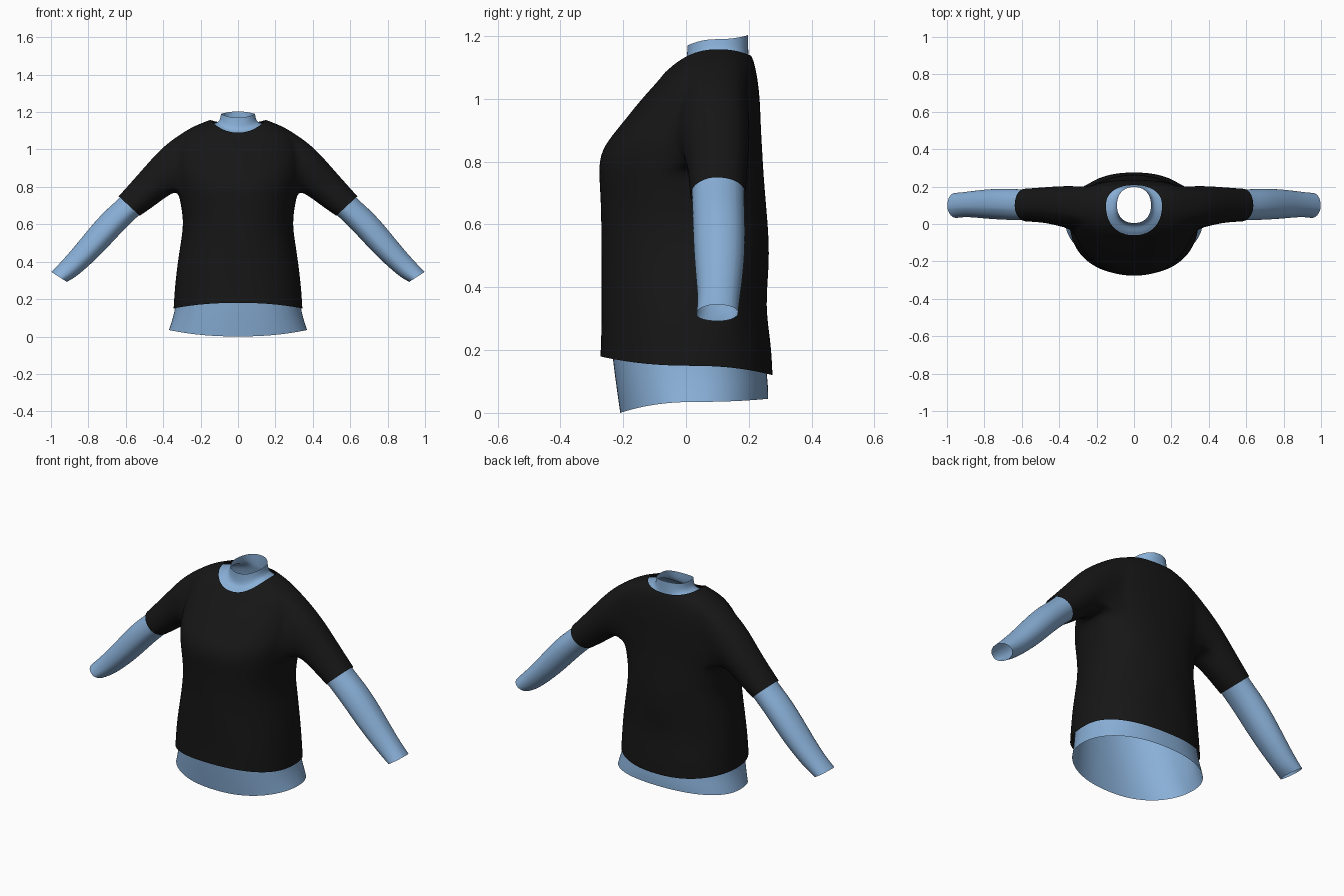
import bpy, bmesh, math
from mathutils import Vector

if "Cube" in bpy.data.objects:
    bpy.data.objects.remove(bpy.data.objects["Cube"])

N = 48            # columns around the body
K0, K1 = -3, 6    # columns spanned by each armhole


def material(name, rgb):
    m = bpy.data.materials.new(name)
    m.diffuse_color = (*rgb, 1)
    m.use_nodes = True
    m.node_tree.nodes["Principled BSDF"].inputs["Base Color"].default_value = m.diffuse_color
    return m


def body_ring(bm, zf, zs, zb, rx, yf, yc, yb, fold):
    # one horizontal loop; front, side and back may sit at different heights
    verts = []
    for i in range(N):
        a = 2 * math.pi * i / N
        c, s = math.cos(a), math.sin(a)
        e = 2 / 2.25
        x = rx * math.copysign(abs(c) ** e, c)
        q = math.copysign(abs(s) ** e, s)
        y = yc + q * ((yb - yc) if s > 0 else (yc - yf))
        z = zs + s * s * ((zb if s > 0 else zf) - zs)
        # soft drape folds around the waist, stronger at the back
        w = fold * math.exp(-((z - 0.45) / 0.16) ** 2) * (0.4 + 0.6 * max(0, s + 0.3))
        k = 1 + w * math.sin(8 * abs(a - math.pi / 2) + 16 * z)
        verts.append(bm.verts.new((x * k, y * k, z)))
    return verts


def bridge(bm, a, b):
    n = len(a)
    for i in range(n):
        j = (i + 1) % n
        bm.faces.new((a[i], a[j], b[j], b[i]))


def garment(name, rings, lo, hi, sleeve, mat, fold=0.0):
    bm = bmesh.new()
    loops = [body_ring(bm, *r, fold) for r in rings]
    # torso, leaving both armholes open
    right = {k % N for k in range(K0, K1)}
    left = {N // 2 - k - 1 for k in range(K0, K1)}
    for r in range(len(loops) - 1):
        for i in range(N):
            if lo <= r < hi and (i in right or i in left):
                continue
            j = (i + 1) % N
            bm.faces.new((loops[r][i], loops[r][j], loops[r + 1][j], loops[r + 1][i]))
    # sleeves grown from the armhole edges
    path = [(k, lo) for k in range(K0, K1)] + [(K1, r) for r in range(lo, hi)]
    path += [(k, hi) for k in range(K1, K0, -1)] + [(K0, r) for r in range(hi, lo, -1)]
    for side in (1, -1):
        edge = [loops[r][k % N if side > 0 else N // 2 - k] for k, r in path]
        ys, zs = [v.co.y for v in edge], [v.co.z for v in edge]
        ym, zm = (min(ys) + max(ys)) / 2, (min(zs) + max(zs)) / 2
        hy, hz = (max(ys) - min(ys)) / 2, (max(zs) - min(zs)) / 2
        ang = [math.atan2((v.co.z - zm) / hz, (v.co.y - ym) / hy) for v in edge]
        prev = edge
        for tx, tz, bx, bz, y0, y1 in sleeve:
            mid = Vector((side * (tx + bx) / 2, (y0 + y1) / 2, (tz + bz) / 2))
            up = Vector((side * (tx - bx) / 2, 0, (tz - bz) / 2))
            out = Vector((0, (y1 - y0) / 2, 0))
            cur = [bm.verts.new(mid + up * math.sin(a) + out * math.cos(a)) for a in ang]
            bridge(bm, prev, cur)
            prev = cur
    bmesh.ops.recalc_face_normals(bm, faces=bm.faces)
    me = bpy.data.meshes.new(name)
    bm.to_mesh(me)
    bm.free()
    for p in me.polygons:
        p.use_smooth = True
    me.materials.append(mat)
    ob = bpy.data.objects.new(name, me)
    bpy.context.collection.objects.link(ob)
    sub = ob.modifiers.new("smooth", 'SUBSURF')
    sub.levels = sub.render_levels = 2
    return ob


# ring: z front, z side, z back, half width, y front, y widest, y back
tee = [
    (.18, .15, .12, .345, -.273, .02, .276),
    (.26, .24, .22, .340, -.270, .02, .272),
    (.36, .35, .34, .330, -.270, .03, .253),
    (.48, .48, .48, .308, -.269, .04, .263),
    (.60, .60, .60, .290, -.270, .04, .262),
    (.70, .70, .70, .305, -.273, .05, .252),
    (.79, .77, .78, .318, -.280, .06, .246),
    (.85, .85, .85, .335, -.264, .08, .242),
    (.92, .92, .92, .340, -.205, .09, .238),
    (.99, .99, .99, .335, -.150, .10, .236),
    (1.045, 1.055, 1.05, .318, -.100, .10, .230),
    (1.07, 1.105, 1.095, .275, -.078, .10, .222),
    (1.085, 1.135, 1.122, .210, -.067, .10, .215),
    (1.09, 1.158, 1.137, .150, -.060, .10, .208),
]
# sleeve loop: top x, top z, bottom x, bottom z, y front, y back
tee_sleeve = [
    (.395, 1.025, .350, .770, -.025, .207),
    (.50, .905, .425, .715, -.002, .200),
    (.575, .82, .48, .675, .005, .195),
    (.638, .75, .525, .645, .008, .191),
]

# the layer beneath: same body slightly inset, own hem and high neck
inset = [(a, b, c, w - .016, f + .016, m, k - .016) for a, b, c, w, f, m, k in tee[2:12]]
under = [
    (.0, .035, .045, .370, -.210, .03, .262),
    (.09, .085, .085, .353, -.223, .03, .262),
    (.19, .165, .14, .332, -.236, .02, .256),
] + inset + [
    (1.072, 1.122, 1.11, .200, -.055, .10, .203),
    (1.084, 1.135, 1.125, .150, -.042, .10, .200),
    (1.098, 1.142, 1.14, .110, -.005, .10, .199),
    (1.13, 1.16, 1.17, .096, .003, .10, .198),
    (1.17, 1.19, 1.203, .091, .005, .10, .198),
]
under_sleeve = [
    (.385, 1.005, .355, .790, -.010, .195),
    (.49, .89, .43, .73, .008, .190),
    (.63, .74, .53, .650, .014, .186),
    (.71, .675, .63, .550, .016, .190),
    (.79, .585, .72, .450, .020, .190),
    (.87, .485, .80, .375, .028, .182),
    (.94, .405, .87, .315, .034, .172),
    (.998, .345, .915, .292, .028, .168),
]

black = material("black_cloth", (.008, .008, .008))
blue = material("blue_cloth", (.25, .43, .68))
garment("short_sleeve_top", tee, 6, 11, tee_sleeve, black, .016)
garment("long_sleeve_underlayer", under, 7, 12, under_sleeve, blue)
